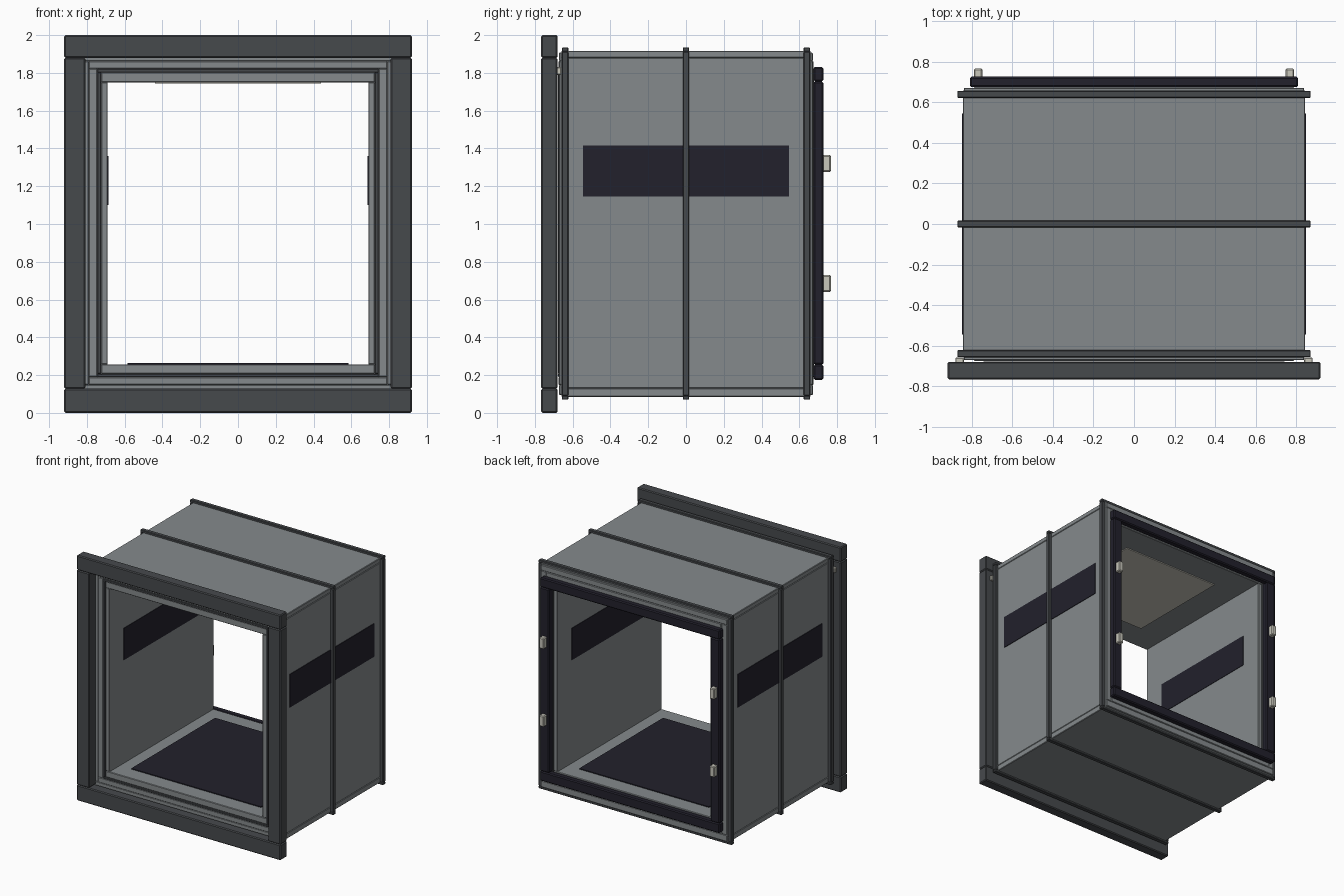
import bpy

cube = bpy.data.objects.get("Cube")
if cube:
    bpy.data.objects.remove(cube)


def material(name, rgb):
    m = bpy.data.materials.new(name)
    m.use_nodes = True
    m.diffuse_color = (*rgb, 1)
    m.node_tree.nodes["Principled BSDF"].inputs["Base Color"].default_value = (*rgb, 1)
    return m


panel_grey = material("panel grey", (0.235, 0.255, 0.265))
dark_grey = material("dark grey", (0.062, 0.067, 0.073))
navy = material("navy black", (0.016, 0.015, 0.025))
ivory = material("ivory", (0.58, 0.57, 0.50))


def box(name, x, y, z, mat, bevel=0.004):
    """Box from its low and high limits on each axis."""
    lims = (x, y, z)
    bpy.ops.mesh.primitive_cube_add(size=1, location=[(a + b) / 2 for a, b in lims])
    ob = bpy.context.object
    ob.name = name
    ob.scale = [b - a for a, b in lims]
    bpy.ops.object.transform_apply(location=False, rotation=False, scale=True)
    ob.data.materials.append(mat)
    if bevel:
        mod = ob.modifiers.new("soft edge", "BEVEL")
        mod.width = bevel
        mod.segments = 1
    return ob


def ring(name, outer, inner, y, mat, bevel=0.004):
    """Rectangular frame of four bars; outer and inner are (half width, bottom, top)."""
    w, b, t = outer
    iw, ib, it = inner
    box(name + "_top", (-w, w), y, (it, t), mat, bevel)
    box(name + "_bottom", (-w, w), y, (b, ib), mat, bevel)
    for side, s in (("left", 1), ("right", -1)):
        box(name + "_" + side, sorted((s * iw, s * w)), y, (ib, it), mat, bevel)


# Shell: outer skins with thick inner lining
ring("shell_skin", (0.845, 0.085, 1.917), (0.78, 0.13, 1.88), (-0.66, 0.66), panel_grey)
ring("inner_lining", (0.79, 0.125, 1.885), (0.69, 0.257, 1.75), (-0.66, 0.66), panel_grey, 0)

# Stepped end trims at both openings
for name, s in (("front", -1), ("back", 1)):
    def depth(a, b):
        return sorted((s * a, s * b))
    ring(name + "_outer_trim", (0.84, 0.095, 1.907), (0.79, 0.148, 1.862), depth(0.655, 0.672), panel_grey)
    ring(name + "_middle_trim", (0.79, 0.148, 1.862), (0.745, 0.19, 1.822), depth(0.655, 0.675), panel_grey)
    ring(name + "_gasket", (0.745, 0.19, 1.822), (0.725, 0.207, 1.803), depth(0.655, 0.678), dark_grey, 0.003)
    ring(name + "_inner_trim", (0.725, 0.207, 1.803), (0.69, 0.257, 1.75), depth(0.655, 0.672), panel_grey)

# Reinforcing ribs around the shell
for name, y in (("front", -0.64), ("middle", 0), ("back", 0.64)):
    ring(name + "_rib", (0.872, 0.07, 1.935), (0.84, 0.09, 1.912), (y - 0.017, y + 0.017), dark_grey)

# Heavy front flange
ring("front_flange", (0.92, 0, 2), (0.807, 0.128, 1.88), (-0.767, -0.68), dark_grey, 0.007)

# Back door seal
ring("back_seal", (0.81, 0.175, 1.832), (0.728, 0.255, 1.755), (0.675, 0.727), navy, 0.008)

# Side stripes, latches and flange bolts
for side, s in (("left", 1), ("right", -1)):
    box(side + "_outer_stripe", sorted((s * 0.843, s * 0.85)), (-0.545, 0.545), (1.145, 1.415), navy, 0)
    box(side + "_inner_stripe", sorted((s * 0.686, s * 0.692)), (-0.49, 0.49), (1.10, 1.36), navy, 0)
    for level, z in (("lower", 0.685), ("upper", 1.32)):
        box(side + "_" + level + "_latch", sorted((s * 0.748, s * 0.79)), (0.72, 0.767),
            (z - 0.044, z + 0.044), ivory, 0.006)
    box(side + "_flange_bolt", sorted((s * 0.84, s * 0.882)), (-0.685, -0.66), (1.79, 1.83), ivory)

# Floor mat and ceiling light
box("floor_mat", (-0.585, 0.585), (-0.54, 0.54), (0.255, 0.264), navy, 0)
box("ceiling_light", (-0.44, 0.44), (-0.44, 0.44), (1.743, 1.752), ivory, 0)
